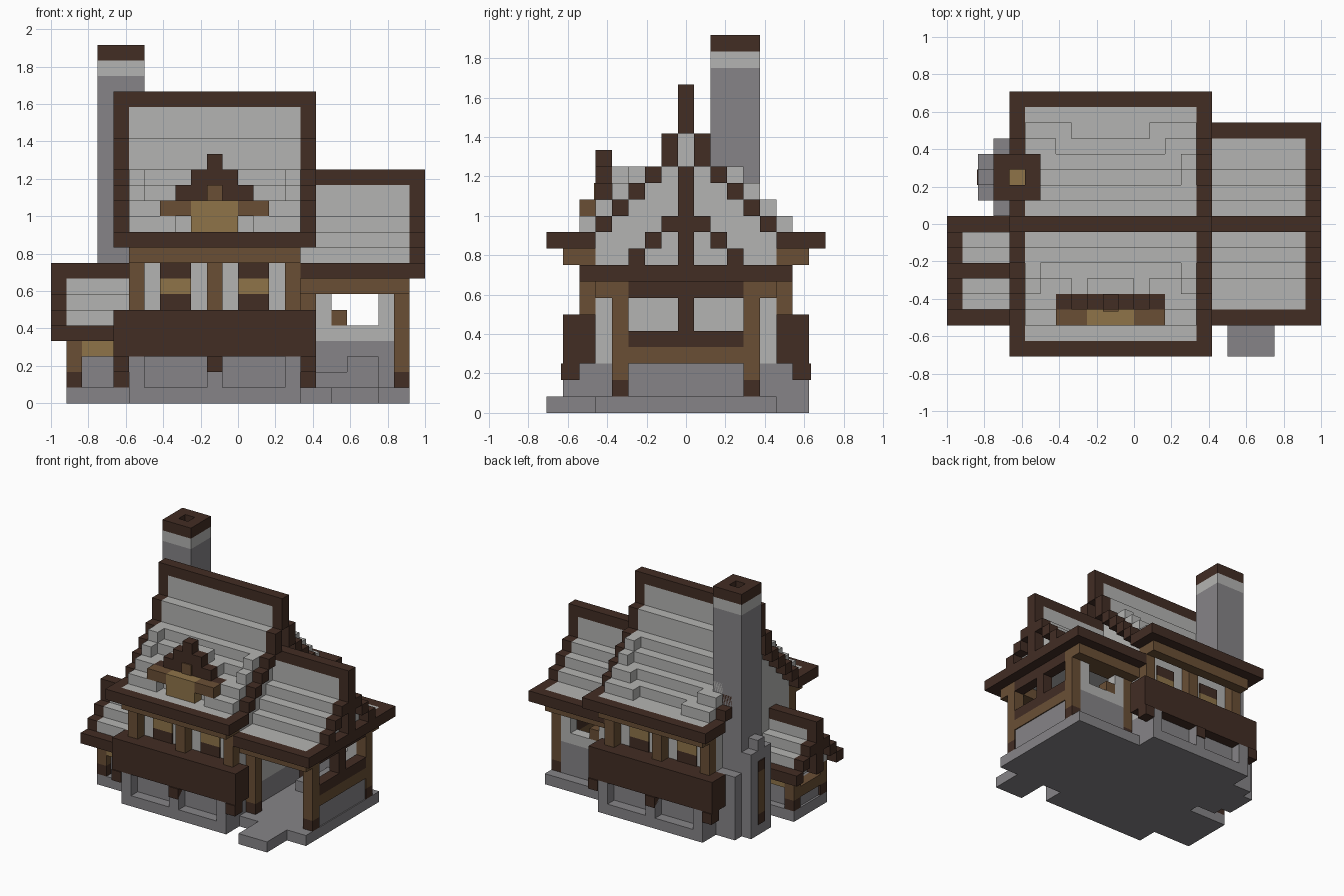
import bpy
import bmesh

if "Cube" in bpy.data.objects:
    bpy.data.objects.remove(bpy.data.objects["Cube"], do_unlink=True)

U = 1 / 12  # one building block


def material(name, rgb):
    lin = [((c / 255 + 0.055) / 1.055) ** 2.4 for c in rgb] + [1]
    m = bpy.data.materials.new(name)
    m.use_nodes = True
    m.diffuse_color = lin
    m.node_tree.nodes["Principled BSDF"].inputs["Base Color"].default_value = lin
    return m


DARK = material("dark timber", (66, 45, 36))
BROWN = material("brown timber", (106, 79, 53))
TAN = material("tan wood", (143, 116, 73))
LIGHT = material("light plaster", (180, 180, 178))
STONE = material("grey stone", (134, 132, 135))


def part(name, mat, boxes):
    """One object from boxes given as (x0, x1, y0, y1, z0, z1) in blocks."""
    bm = bmesh.new()
    for x0, x1, y0, y1, z0, z1 in boxes:
        vs = bmesh.ops.create_cube(bm, size=1)["verts"]
        for v in vs:
            v.co = ((x0 + (v.co.x + 0.5) * (x1 - x0)) * U,
                    (y0 + (v.co.y + 0.5) * (y1 - y0)) * U,
                    (z0 + (v.co.z + 0.5) * (z1 - z0)) * U)
    me = bpy.data.meshes.new(name)
    bm.to_mesh(me)
    bm.free()
    me.materials.append(mat)
    ob = bpy.data.objects.new(name, me)
    bpy.context.collection.objects.link(ob)


def both(boxes, c=0):
    """Mirror boxes front to back about y = c."""
    return boxes + [(a, b, 2 * c - y1, 2 * c - y0, d, e) for a, b, y0, y1, d, e in boxes]


def roof(name, steps, c, x0, x1, trims):
    """Stepped gable roof: steps are (half width, top), trims are x starts."""
    eave = steps[-1][1]
    r = steps[0][0]
    body = [(x0, x1, c - r, c + r, eave - 1, steps[0][1] - 1)]
    cap = [(x0, x1, c - r, c + r, steps[0][1] - 1, steps[0][1])]
    edge = [(t, t + 1, c - r, c + r, steps[1][1], steps[0][1]) for t in trims]
    side, ends = [], []
    for i in range(1, len(steps)):
        inner, (outer, top) = steps[i - 1][0], steps[i]
        last = i == len(steps) - 1
        low = eave - 1 if last else steps[i + 1][1]
        if not last:
            side.append((x0, x1, c + inner, c + outer, eave - 1, top))
        elif outer - inner > 1:
            side.append((x0, x1, c + inner, c + outer - 1, eave - 1, top))
        ends += [(t, t + 1, c + inner, c + outer, low, top) for t in trims]
    rim = [(x0, x1, c + steps[-1][0] - 1, c + steps[-1][0], eave - 1, eave)]
    part(name + "_slope", LIGHT, body + both(side, c))
    part(name + "_trim", DARK, cap + edge + both(ends + rim, c))


# Roofs
roof("main_roof", [(.5, 20), (1.5, 17), (2.5, 15), (3.5, 14), (4.5, 13),
                   (5.5, 12), (8.5, 11)], 0, -7, 4, [-8, 4])
roof("porch_roof", [(.5, 15), (1.5, 12), (2.5, 11), (3.5, 10), (6.5, 9)], 0, 4, 11, [11])
roof("side_roof", [(.5, 9), (1.5, 7), (2.5, 6), (3.5, 5)], -3, -11, -7, [-12])

# Roof corners sweeping up toward the gables
sweep = []
for y, top, w in ((2.5, 15, 1), (3.5, 14, 1), (4.5, 13, 2), (5.5, 12, 3)):
    sweep += [(-7, -7 + w, y, y + 1, top - 1, top), (4 - w, 4, y, y + 1, top - 1, top)]
part("roof_sweep", LIGHT, both(sweep))

# Front dormer
rows = [(12 + i, -5 + i, 2 - i) for i in range(4)]
part("dormer_slope", LIGHT, [(a, b, -4.5, 12.5 - z - 2, z, z + 1) for z, a, b in
                             [(z, a, b) for z, a, b in rows]])
part("dormer_front", DARK, [(a, b, -5.5, -4.5, z, z + 1) for z, a, b in rows])
part("dormer_window", BROWN, [(-2, -1, -5.6, -5.5, 13, 14)])
part("dormer_ledge", BROWN, [(-5, -3, -6.5, -5.5, 12, 13), (0, 2, -6.5, -5.5, 12, 13)])
part("dormer_box", TAN, [(-3, 0, -6.5, -5.5, 11, 13)])

# Main house base, walls and timber
pillars = (-7, -2, 3)
part("main_base", STONE, [(-7, 4, -7.5, 7.5, 0, 1), (-7, 4, -6.5, 6.5, 1, 3)]
     + both([(x, x + 1, -7.5, -6.5, 1, 3) for x in pillars]))
part("main_walls", LIGHT, [(-7, 4, -5.5, 5.5, 3, 10)])
part("main_skirt", DARK, both([(-8, 5, -7.5, -5.5, 3, 6)]
     + [(x, x + 1, -7.6, -6.5, 2, 3) for x in (-8, -2, 4)]))
part("main_posts", BROWN, both([(x, x + 1, -6.5, -5.5, 6, 10) for x in pillars]))
part("main_beam", BROWN, both([(-7, 4, -7.5, -6.5, 9, 10)]))
windows = (-5, 0)
part("window_frames", DARK, both([(x, x + 2, -5.6, -5.5, z, z + 1)
                                  for x in windows for z in (6, 8)]))
part("window_panes", TAN, both([(x, x + 2, -5.6, -5.5, 7, 8) for x in windows]))

# Open porch
part("porch_base", STONE, [(4, 11, -5.5, 5.5, 0, 1), (6, 9, -8.5, -5.5, 0, 1),
                           (10, 10.9, -3.5, 3.5, 1, 3)])
part("porch_posts", BROWN, both([(x, x + 1, -4.5, -3.5, 2, 8) for x in (4, 10)]))
part("porch_feet", DARK, both([(x, x + 1, -4.5, -3.5, 1, 2) for x in (4, 10)]))
part("porch_beam", BROWN, both([(4, 11, -5.5, -4.5, 7, 8), (5, 10, -4.5, -3.5, 7, 8)]))
part("porch_rail", BROWN, [(10, 11, -3.5, 3.5, 3, 4)])
part("porch_rail_cap", DARK, [(10, 11, -3.5, 3.5, 4, 5), (10, 11, -3.5, 3.5, 7, 8),
                              (10, 11, -.5, .5, 5, 7)])
part("porch_gable_post", DARK, [(11, 12, -.5, .5, 9, 12), (11, 12, -5.5, 5.5, 8, 9)])
part("porch_back_wall", STONE, [(5, 10, 3.5, 4.5, 1, 4), (7, 9, 1.5, 3.5, 1, 3),
                                (5, 7, 1.5, 3.5, 1, 2)])
part("porch_back_plaster", LIGHT, [(5, 10, 3.5, 4.5, 4, 5), (5, 6, 3.5, 4.5, 5, 7),
                                   (9, 10, 3.5, 4.5, 5, 7)])
part("porch_shutter", BROWN, [(6, 7, 3.5, 4.5, 5, 6)])

# Small side wing
part("side_base", STONE, [(-11, -7, -5.5, -.5, 0, 1), (-10, -7, -4.8, -1.2, 1, 3),
                          (-10.8, -10, -4.5, -1.5, 1, 2)])
part("side_posts", BROWN, both([(-11, -10, -5.5, -4.5, 2, 4)], -3)
     + [(-11, -10, -4.5, -1.5, 2, 3)])
part("side_feet", DARK, both([(-11, -10, -5.5, -4.5, 1, 2),
                              (-8, -7, -5.5, -4.5, 1, 3)], -3))
part("side_beam", TAN, both([(-10, -7, -5.5, -4.5, 3, 4)], -3))
part("side_gable_post", DARK, [(-12, -11, -3.5, -2.5, 4, 7)])

# Chimney with hearth
part("chimney_stack", STONE, [(-9, -6, 1.5, 4.5, 0, 21), (-9, -7, .5, 5.5, 0, 6),
                              (-10, -9, 1.5, 4.5, 0, 8), (-10, -9, 2.5, 3.5, 8, 9)])
part("chimney_band", LIGHT, [(-9, -6, 1.5, 4.5, 21, 22)])
part("chimney_rim", DARK, both([(-9, -6, 1.5, 2.5, 22, 23)], 3)
     + [(-9, -8, 2.5, 3.5, 22, 23), (-7, -6, 2.5, 3.5, 22, 23)])
part("chimney_flue", TAN, [(-8, -7, 2.5, 3.5, 22, 22.05)])
part("hearth_slot", BROWN, [(-10.08, -10, 2.5, 3.5, 2, 6)])
part("hearth_slot_ends", DARK, [(-10.08, -10, 2.5, 3.5, 1, 2),
                                (-10.08, -10, 2.5, 3.5, 6, 7)])
